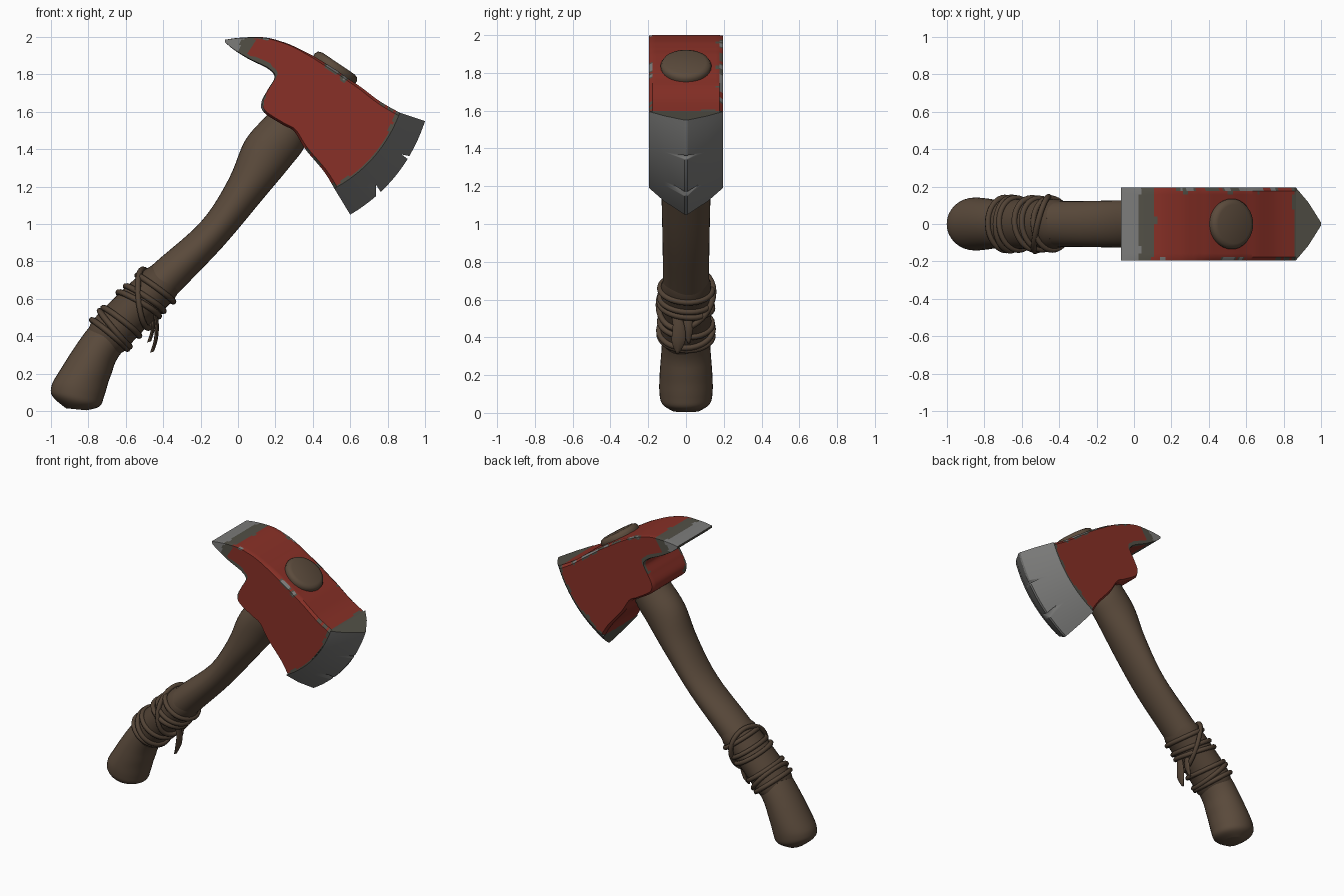
import bpy, bmesh, math
from mathutils import Vector, noise

if "Cube" in bpy.data.objects:
    bpy.data.objects.remove(bpy.data.objects["Cube"])


def material(name, rgb):
    m = bpy.data.materials.new(name)
    m.diffuse_color = (*rgb, 1)
    m.use_nodes = True
    m.node_tree.nodes["Principled BSDF"].inputs["Base Color"].default_value = m.diffuse_color
    return m


RED = material("red paint", (0.25, 0.030, 0.020))
STEEL = material("bare steel", (0.20, 0.20, 0.195))
PRIMER = material("worn primer", (0.085, 0.08, 0.062))
WOOD = material("brown wood", (0.105, 0.070, 0.045))
LEATHER = material("dark leather", (0.085, 0.056, 0.036))


def spline(keys, t):
    """Catmull-Rom through a list of tuples, t in 0..len-1."""
    n = len(keys) - 1
    i = min(int(t), n - 1)
    f = t - i
    a, b, c, d = (keys[min(max(k, 0), n)] for k in (i - 1, i, i + 1, i + 2))
    return [0.5 * (2 * q + (r - p) * f + (2 * p - 5 * q + 4 * r - s) * f * f
                   + (3 * q - p - 3 * r + s) * f ** 3) for p, q, r, s in zip(a, b, c, d)]


def smooth(ob, angle=35):
    bpy.ops.object.select_all(action='DESELECT')
    ob.select_set(True)
    bpy.context.view_layer.objects.active = ob
    bpy.ops.object.shade_smooth_by_angle(angle=math.radians(angle))


def loft(name, rings, mats, rule=None, angle=35):
    """Skin closed rings and cap both ends; rule(i, j, centre) picks the material."""
    bm = bmesh.new()
    vs = [[bm.verts.new(p) for p in r] for r in rings]
    n = len(rings[0])
    for i in range(len(rings) - 1):
        for j in range(n):
            k = (j + 1) % n
            f = bm.faces.new((vs[i][j], vs[i][k], vs[i + 1][k], vs[i + 1][j]))
            if rule:
                f.material_index = rule(i, j, f.calc_center_median())
    for r in (vs[0], vs[-1]):
        bm.faces.new(r).material_index = len(mats) - 1
    bmesh.ops.recalc_face_normals(bm, faces=bm.faces)
    me = bpy.data.meshes.new(name)
    bm.to_mesh(me)
    bm.free()
    for m in mats:
        me.materials.append(m)
    ob = bpy.data.objects.new(name, me)
    bpy.context.collection.objects.link(ob)
    smooth(ob, angle)
    return ob


# Handle: left edge x, z, right edge x, z, half depth
HANDLE = [(-.92, .015, -.81, .004, .07), (-.985, .07, -.74, .025, .125),
          (-1.0, .12, -.715, .08, .14), (-.96, .205, -.68, .19, .14),
          (-.77, .48, -.61, .33, .126), (-.47, .77, -.32, .63, .122),
          (-.2, 1.01, -.08, .88, .125), (-.05, 1.24, .13, 1.13, .13),
          (.04, 1.45, .28, 1.31, .13), (.17, 1.60, .36, 1.42, .13),
          (.27, 1.74, .44, 1.62, .12)]


def on_handle(t, ang, scale=1.0):
    lx, lz, rx, rz, ry = spline(HANDLE, t)
    c, s = math.cos(ang) * scale, math.sin(ang) * scale
    return Vector(((lx + rx) / 2 + (rx - lx) / 2 * c, ry * s, (lz + rz) / 2 + (rz - lz) / 2 * c))


ANG = [2 * math.pi * k / 32 for k in range(32)]
loft("handle", [[on_handle(i / 5, a) for a in ANG] for i in range(51)], [WOOD], angle=50)

# Leather sleeve with wavy ends
sleeve = []
for i in range(15):
    f = i / 14
    sc = 1.0 if i in (0, 14) else 1.08
    sleeve.append([on_handle(3.9 + 1.1 * f + .03 * math.sin(3 * a + 4 * f), a, sc) for a in ANG])
loft("leather_sleeve", sleeve, [LEATHER], angle=50)


# Cords wound round the sleeve: position along handle, tilt, size
def cord(name, t, tilt, scale):
    cu = bpy.data.curves.new(name, 'CURVE')
    cu.dimensions = '3D'
    cu.bevel_depth = .016
    cu.bevel_resolution = 2
    sp = cu.splines.new('POLY')
    sp.points.add(31)
    for p, a in zip(sp.points, ANG):
        p.co = (*on_handle(t + tilt * math.cos(a + .5), a, scale), 1)
    sp.use_cyclic_u = True
    cu.materials.append(LEATHER)
    ob = bpy.data.objects.new(name, cu)
    bpy.context.collection.objects.link(ob)
    bpy.ops.object.select_all(action='DESELECT')
    ob.select_set(True)
    bpy.context.view_layer.objects.active = ob
    bpy.ops.object.convert(target='MESH')
    smooth(bpy.context.object, 60)


for k, (t, tilt, sc) in enumerate([(4.02, .03, 1.12), (4.13, -.03, 1.14), (4.26, .05, 1.12),
                                   (4.56, .08, 1.14), (4.66, .06, 1.12), (4.68, -.24, 1.19),
                                   (4.84, .04, 1.13)]):
    cord(f"cord_{k + 1}", t, tilt, sc)


# Loose strap ends hanging on the blade side
def strap(name, path):
    rings = []
    for i in range(4 * (len(path) - 1) + 1):
        x, y, z, w = spline(path, i / 4)
        rings.append([(x + .011 * math.cos(a), y + w * math.sin(a), z + .004 * math.cos(a))
                      for a in ANG[::4]])
    loft(name, rings, [LEATHER], angle=60)


strap("strap_end_long", [(-.53, -.10, .67, .016), (-.46, -.07, .56, .02), (-.435, -.04, .47, .03),
                         (-.44, -.04, .38, .036), (-.46, -.045, .315, .008)])
strap("strap_end_short", [(-.47, .05, .60, .016), (-.455, .015, .52, .02), (-.455, .01, .44, .026),
                          (-.475, .015, .37, .008)])

# Axe head: top x, z, bottom x, z, bulge of the section towards the edge
HEAD = [(-.07, 1.985, -.068, 1.97, 0), (.01, 1.996, -.02, 1.93, 0), (.14, 1.998, .06, 1.88, 0),
        (.25, 1.97, .16, 1.83, 0), (.32, 1.94, .195, 1.785, 0), (.36, 1.92, .16, 1.72, 0),
        (.40, 1.90, .125, 1.65, 0), (.45, 1.87, .14, 1.595, 0), (.53, 1.82, .24, 1.53, 0),
        (.60, 1.77, .30, 1.495, 0), (.66, 1.73, .36, 1.40, .01), (.76, 1.655, .46, 1.28, .03),
        (.865, 1.595, .515, 1.19, .05)]
DEPTH = .195


def across(key, v):
    tx, tz, bx, bz, bulge = key
    b = bulge * 4 * v * (1 - v)
    return tx + (bx - tx) * v + .76 * b, tz + (bz - tz) * v - .65 * b


side = [.03 + .94 * k / 36 for k in range(37)]
flat = [-.177 + .354 * k / 18 for k in range(19)]
SECTION = ([(v, -DEPTH) for v in side] + [(1, y) for y in flat]
           + [(v, DEPTH) for v in reversed(side)] + [(0, y) for y in reversed(flat)])
STEPS = 8


def head_paint(i, j, c):
    """Steel beak tip, primer behind it and along worn edges, red elsewhere."""
    s = (i + .5) / STEPS
    (v0, y0), (v1, y1) = SECTION[j], SECTION[(j + 1) % len(SECTION)]
    v, y = (v0 + v1) / 2, abs(y0 + y1) / 2
    k = spline(HEAD, s)
    length = math.hypot(k[0] - k[2], k[1] - k[3])
    d = min(v, 1 - v) * length if y > .19 else DEPTH - y
    n = noise.noise(c * 7) + .5 * noise.noise(c * 22)
    if s + .3 * n < 1.15:
        return 1
    if s + .3 * n < 1.75 or s > 11.8 + .25 * n:
        return 2
    if s < 5 and v > .5 and d < .022 + .015 * n:
        return 2
    if n > .4 and d < .025 * n:
        return 1
    return 2 if d < .05 * n - .003 else 0


rings = []
for i in range(12 * STEPS + 1):
    key = spline(HEAD, i / STEPS)
    rings.append([(x, y, z) for v, y in SECTION for x, z in [across(key, v)]])
loft("axe_head", rings, [RED, STEEL, PRIMER], head_paint)

# Blade: wedge from the head's front section to a curved cutting edge
EDGE = (1.0, 1.55, .60, 1.05, .06)
WEDGE = [(-DEPTH, 0), (-.115, .5), (-.008, 1), (.008, 1), (.115, .5), (DEPTH, 0)]
rings = []
for i in range(21):
    b, e = Vector(across(HEAD[-1], i / 20)), Vector(across(EDGE, i / 20))
    rings.append([(p.x, y, p.y) for y, t in WEDGE for p in [b.lerp(e, t)]])
blade = loft("blade", rings, [STEEL, PRIMER], angle=30)

# Notches chipped out of the cutting edge
for k, tri in enumerate([((.875, 1.372), (.95, 1.315), (.97, 1.352)),
                         ((.738, 1.21), (.74, 1.10), (.79, 1.13))]):
    cutter = loft(f"notch_cutter_{k + 1}", [[(x, y, z) for x, z in tri] for y in (-.3, .3)], [STEEL])
    mod = blade.modifiers.new("notch", 'BOOLEAN')
    mod.operation = 'DIFFERENCE'
    mod.solver = 'EXACT'
    mod.object = cutter
    bpy.context.view_layer.objects.active = blade
    bpy.ops.object.modifier_apply(modifier=mod.name)
    bpy.data.objects.remove(cutter)

# Rounded end of the handle showing on top of the head
axis, across_cap, base = Vector((.56, 0, .83)), Vector((.83, 0, -.56)), Vector((.515, 0, 1.825))
loft("handle_end_cap", [[base + axis * h + across_cap * r * math.cos(a) + Vector((0, r * math.sin(a), 0))
                         for a in ANG]
                        for h, r in ((-.06, .12), (-.01, .132), (.015, .135), (.032, .126), (.04, .105))],
     [WOOD], angle=50)
